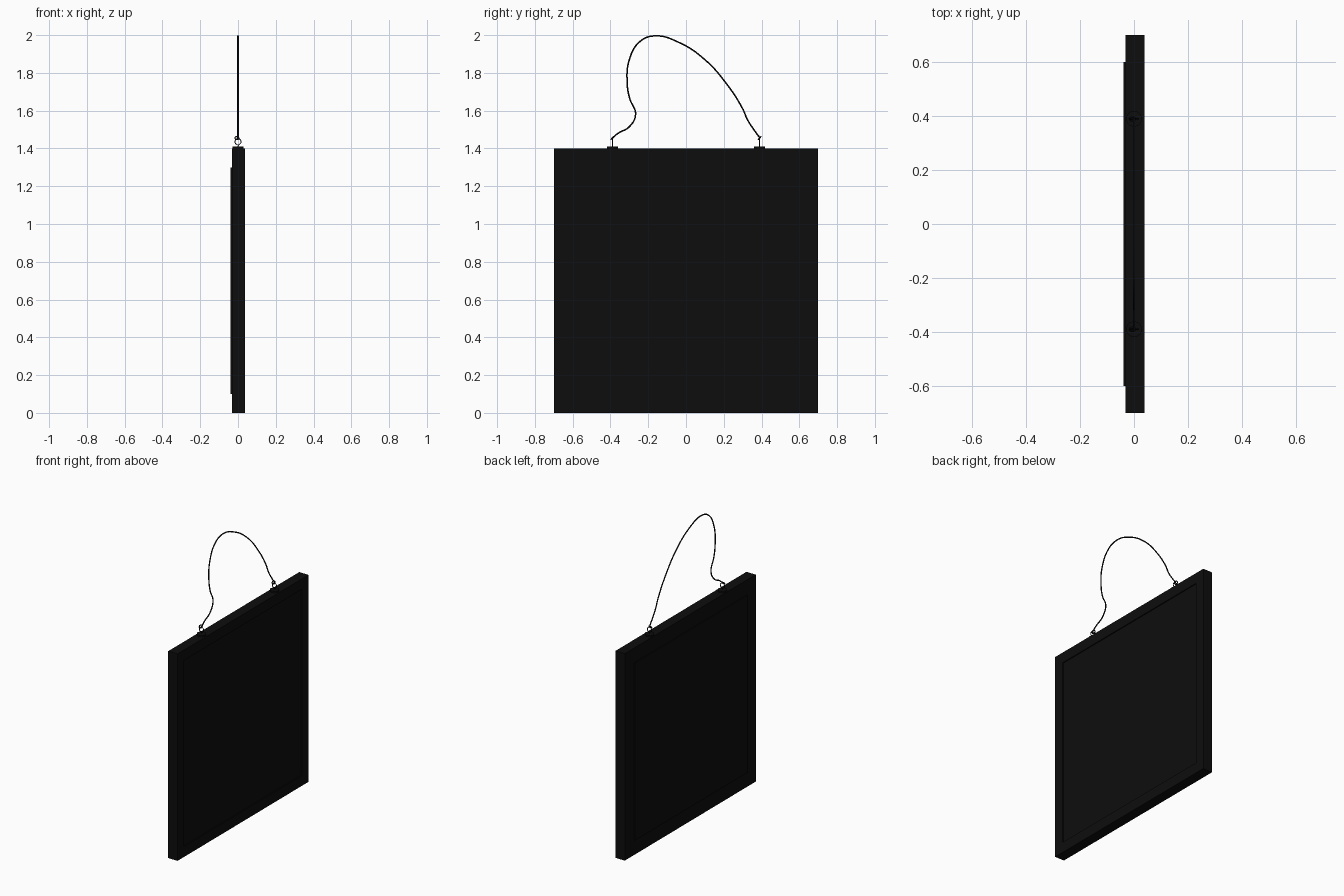
import bpy, bmesh, math
from mathutils import Vector

if "Cube" in bpy.data.objects:
    bpy.data.objects.remove(bpy.data.objects["Cube"])


def material(name, v):
    m = bpy.data.materials.new(name)
    m.diffuse_color = (v, v, v, 1)
    m.use_nodes = True
    m.node_tree.nodes["Principled BSDF"].inputs["Base Color"].default_value = m.diffuse_color
    return m


BLACK = material("black", 0.004)


def box(name, lo, hi):
    bpy.ops.mesh.primitive_cube_add(size=1, location=[(a + b) / 2 for a, b in zip(lo, hi)])
    o = bpy.context.object
    o.name = name
    o.scale = [b - a for a, b in zip(lo, hi)]
    bpy.ops.object.transform_apply(location=True, rotation=False, scale=True)
    o.data.materials.append(BLACK)
    return o


def wire(name, pts, radius, cyclic=False):
    cu = bpy.data.curves.new(name, 'CURVE')
    cu.dimensions = '3D'
    cu.bevel_depth = radius
    cu.bevel_resolution = 2
    cu.use_fill_caps = True
    cu.resolution_u = 8
    sp = cu.splines.new('BEZIER')
    sp.bezier_points.add(len(pts) - 1)
    for bp, p in zip(sp.bezier_points, pts):
        bp.co = p
        bp.handle_left_type = bp.handle_right_type = 'AUTO'
    sp.use_cyclic_u = cyclic
    o = bpy.data.objects.new(name, cu)
    bpy.context.collection.objects.link(o)
    cu.materials.append(BLACK)
    return o


# Board: square slab with a shallow recess on the +x face
board = box("board", (-0.032, -0.7, 0), (0.038, 0.7, 1.4))
bm = bmesh.new()
bm.from_mesh(board.data)
face = max(bm.faces, key=lambda f: f.normal.x)
bmesh.ops.inset_region(bm, faces=[face], thickness=0.1)
ext = bmesh.ops.extrude_discrete_faces(bm, faces=[face])
bmesh.ops.translate(bm, verts=ext["faces"][0].verts, vec=Vector((-0.007, 0, 0)))
bm.to_mesh(board.data)
bm.free()

# Raised plate on the -x face
box("raised_plate", (-0.039, -0.6, 0.1), (-0.03, 0.6, 1.3))

# Screw eyes with round washers, and the cord loops tied to them
for s, side in ((-1, "left"), (1, "right")):
    y = 0.39 * s
    bpy.ops.mesh.primitive_cylinder_add(vertices=32, radius=0.029, depth=0.012,
                                        location=(0, y, 1.404))
    base = bpy.context.object
    base.name = side + "_eye_base"
    base.data.materials.append(BLACK)
    bpy.ops.object.shade_smooth_by_angle()
    eye = [(0, y, 1.405), (0.001, y, 1.415)]
    eye += [(0.016 * math.sin(a), y, 1.436 - 0.016 * math.cos(a))
            for a in [math.radians(30 + 40 * i) for i in range(9)]]
    wire(side + "_eye", eye, 0.0025)
    loop = [(-0.006 + 0.010 * math.cos(a), y + 0.007 * math.sin(a), 1.455 + 0.008 * math.sin(a))
            for a in [math.tau * i / 6 for i in range(6)]]
    wire(side + "_cord_loop", loop, 0.0035, True)

# Slack hanging cord
path = [(-0.395, 1.45), (-0.36, 1.48), (-0.30, 1.515), (-0.267, 1.58), (-0.298, 1.664),
        (-0.311, 1.74), (-0.30, 1.87), (-0.245, 1.965), (-0.167, 1.996), (-0.035, 1.96),
        (0.10, 1.87), (0.214, 1.743), (0.30, 1.61), (0.325, 1.553), (0.366, 1.49), (0.392, 1.455)]
wire("hanging_cord", [(0, y, z) for y, z in path], 0.004)
